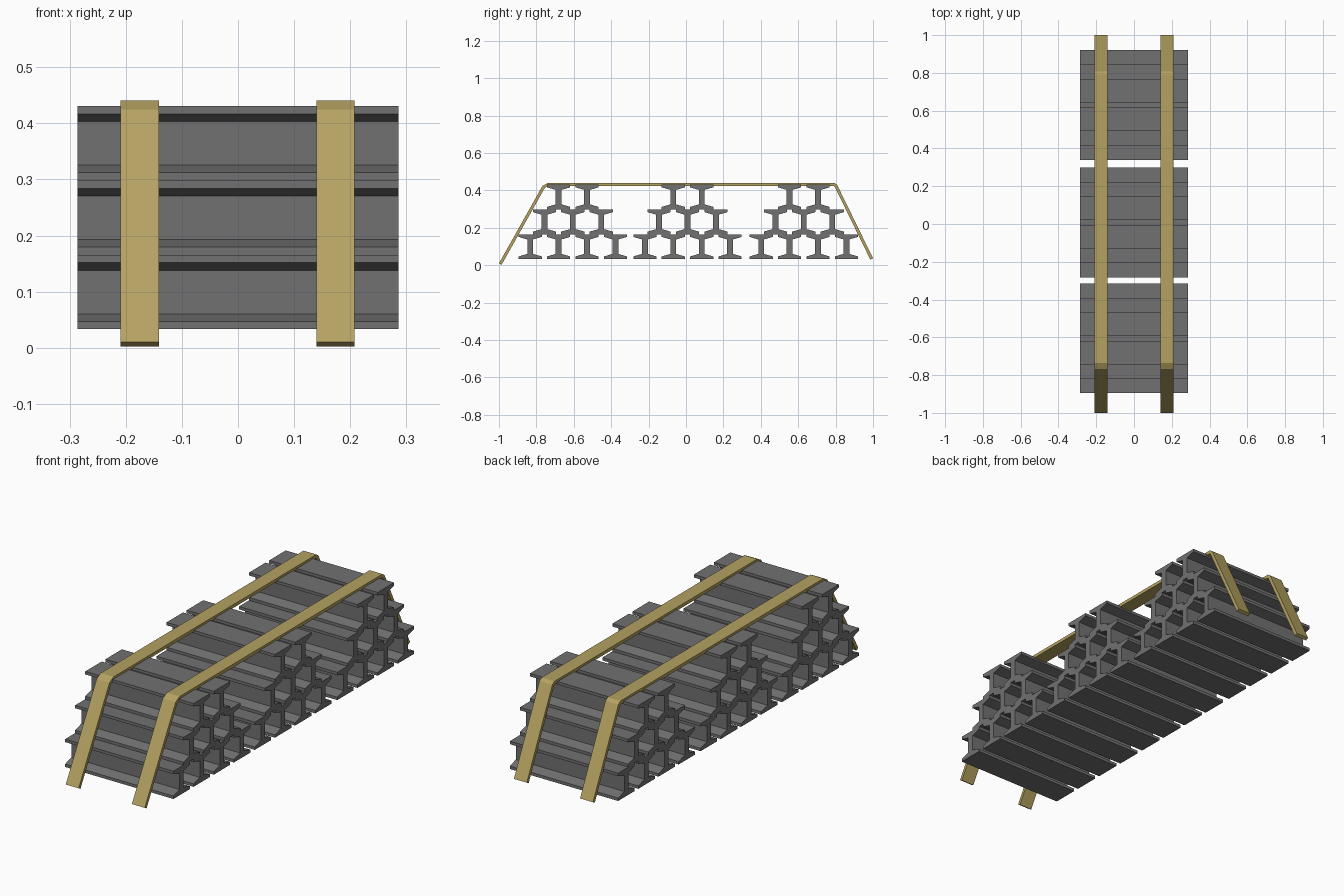
import bpy, bmesh
from mathutils import Vector

if "Cube" in bpy.data.objects:
    bpy.data.objects.remove(bpy.data.objects["Cube"])


def material(name, rgb):
    m = bpy.data.materials.new(name)
    m.diffuse_color = (*rgb, 1)
    m.use_nodes = True
    m.node_tree.nodes["Principled BSDF"].inputs["Base Color"].default_value = m.diffuse_color
    return m


steel = material("grey_steel", (0.165, 0.165, 0.165))
webbing = material("tan_webbing", (0.46, 0.36, 0.12))


def extrude_x(name, profile, x0, x1, mat):
    """Solid made by sweeping a (y, z) outline from x0 to x1."""
    bm = bmesh.new()
    face = bm.faces.new([bm.verts.new((x0, y, z)) for y, z in profile])
    ext = bmesh.ops.extrude_face_region(bm, geom=[face])
    moved = [g for g in ext["geom"] if isinstance(g, bmesh.types.BMVert)]
    bmesh.ops.translate(bm, verts=moved, vec=(x1 - x0, 0, 0))
    bmesh.ops.recalc_face_normals(bm, faces=bm.faces)
    me = bpy.data.meshes.new(name)
    bm.to_mesh(me)
    bm.free()
    me.materials.append(mat)
    ob = bpy.data.objects.new(name, me)
    bpy.context.collection.objects.link(ob)
    return ob


# I-beam outline: flange edge, tapered flange, thin web
W, H, WEB, EDGE, TAPER = 0.062, 0.1325, 0.0155, 0.014, 0.0275
right = [(W, 0), (W, EDGE), (WEB, TAPER),
         (WEB, H - TAPER), (W, H - EDGE), (W, H)]
i_section = right + [(-y, z) for y, z in reversed(right)]

# Three stacks of beams, rows of four, three and two
PITCH, BASE = 0.152, 0.033
for s, centre in enumerate((-0.605, 0.008, 0.63)):
    for row, count in enumerate((4, 3, 2)):
        for i in range(count):
            y0 = centre + (i - (count - 1) / 2) * PITCH
            z0 = BASE + row * H
            extrude_x(f"beam_{s + 1}_{row + 1}_{i + 1}",
                      [(y + y0, z + z0) for y, z in i_section],
                      -0.286, 0.286, steel)

# Tie-down straps: outer path offset inward by the strap thickness
outer = [Vector(p) for p in ((-1.0, 0.010), (-0.767, 0.425), (-0.737, 0.441),
                             (0.792, 0.441), (0.808, 0.430), (1.0, 0.037))]
T = 0.016
normals = []
for a, b in zip(outer, outer[1:]):
    d = (b - a).normalized()
    normals.append(Vector((d.y, -d.x)))
inner = []
for i, p in enumerate(outer):
    n0, n1 = normals[max(i - 1, 0)], normals[min(i, len(normals) - 1)]
    n = (n0 + n1).normalized()
    inner.append(p + n * T / n.dot(n0))
inner[0].y = max(inner[0].y, 0)
strap = [tuple(p) for p in outer + inner[::-1]]
for name, x in (("left_strap", -0.175), ("right_strap", 0.174)):
    extrude_x(name, strap, x - 0.034, x + 0.034, webbing)
